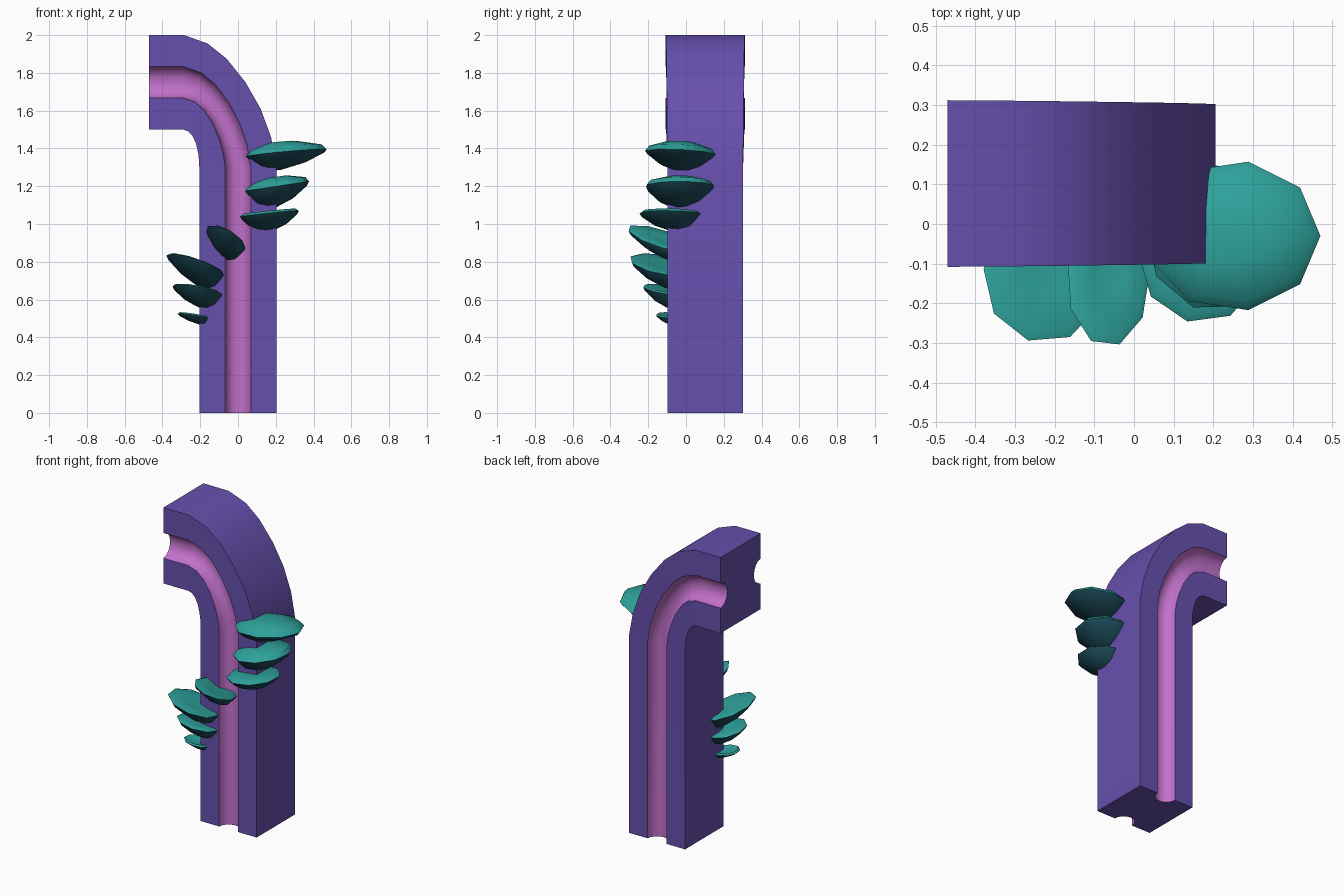
import bpy, bmesh, math

if "Cube" in bpy.data.objects:
    bpy.data.objects.remove(bpy.data.objects["Cube"])


def material(name, rgb):
    m = bpy.data.materials.new(name)
    m.diffuse_color = (*rgb, 1)
    m.use_nodes = True
    m.node_tree.nodes["Principled BSDF"].inputs["Base Color"].default_value = m.diffuse_color
    return m


PURPLE = material("purple_bark", (0.135, 0.08, 0.42))
PINK = material("pink_groove", (0.54, 0.165, 0.60))
TEAL = material("teal_cap", (0.027, 0.36, 0.33))
DARK = material("dark_teal_underside", (0.012, 0.075, 0.11))


def finish(bm, name, mats, angle):
    bmesh.ops.recalc_face_normals(bm, faces=bm.faces)
    me = bpy.data.meshes.new(name)
    bm.to_mesh(me)
    bm.free()
    for m in mats:
        me.materials.append(m)
    ob = bpy.data.objects.new(name, me)
    bpy.context.collection.objects.link(ob)
    bpy.ops.object.select_all(action='DESELECT')
    ob.select_set(True)
    bpy.context.view_layer.objects.active = ob
    bpy.ops.object.shade_smooth_by_angle(angle=math.radians(angle))
    return ob


# Curved stem: stations pair an inner and an outer edge point (x, z)
INNER = [(-.205, 0), (-.205, 1.3), (-.21, 1.37), (-.222, 1.425), (-.24, 1.465),
         (-.262, 1.49), (-.29, 1.5), (-.47, 1.5)]
OUTER = [(.205, 0), (.205, 1.3), (.175, 1.46), (.12, 1.61), (.04, 1.75),
         (-.06, 1.875), (-.16, 1.955), (-.285, 2.0), (-.47, 2.0)]
INNER.insert(2, (-.206, 1.335))

# Cross-section in (across 0..1, depth -1..1, with a round groove front and back)
ARC = 8
front = [(0.5 - math.cos(math.pi * i / ARC) / 6, -1 + 0.34 * math.sin(math.pi * i / ARC))
         for i in range(ARC + 1)]
back = [(u, -v) for u, v in reversed(front)]
section = [(0, -1)] + front + [(1, -1), (1, 1)] + back + [(0, 1)]
groove = set(range(1, ARC + 1)) | set(range(ARC + 4, 2 * ARC + 4))

bm = bmesh.new()
rings = []
for k, (a, b) in enumerate(zip(INNER, OUTER)):
    half = 0.2 + 0.01 * max(0, k - 1) / (len(OUTER) - 2)
    rings.append([bm.verts.new((a[0] + (b[0] - a[0]) * u, 0.102 + half * v,
                                a[1] + (b[1] - a[1]) * u)) for u, v in section])
n = len(section)
for r, s in zip(rings, rings[1:]):
    for i in range(n):
        j = (i + 1) % n
        f = bm.faces.new((r[i], r[j], s[j], s[i]))
        f.material_index = 1 if i in groove else 0
bm.faces.new(rings[0])
bm.faces.new(rings[-1])
finish(bm, "curved_stem", [PURPLE, PINK], 30)


# Shelf fungus: tilted faceted cap with a rounded rim and an underside tapering to the stem
def shelf(name, c, rx, ry, slope, dome, drop, root, turn=0):
    bm = bmesh.new()
    sides = 9

    def ring(scale, dz, pull):
        cx, cy = c[0] + (root[0] - c[0]) * pull, c[1] + (root[1] - c[1]) * pull
        out = []
        for i in range(sides):
            t = turn + 2 * math.pi * i / sides
            x, y = cx + rx * scale * math.cos(t), cy + ry * scale * math.sin(t)
            z = c[2] + slope[0] * (x - c[0]) + slope[1] * (y - c[1]) + dz
            out.append(bm.verts.new((x, y, z)))
        return out

    levels = [ring(.4, dome, .3), ring(.88, dome * .35 + .008, 0), ring(1, 0, 0),
              ring(.93, -drop * .2, 0), ring(.6, -drop * .7, .3), ring(.2, -drop, .6)]
    bm.faces.new(levels[0])
    bm.faces.new(levels[-1]).material_index = 1
    for k, (r, s) in enumerate(zip(levels, levels[1:])):
        for i in range(sides):
            j = (i + 1) % sides
            bm.faces.new((r[i], r[j], s[j], s[i])).material_index = int(k >= 2)
    finish(bm, name, [TEAL, DARK], 40)


RIGHT, MID, LEFT = (.15, -.03), (-.06, -.08), (-.17, -.07)
SHELVES = [
    ((.25, -.03, 1.375), .22, .19, (.09, -.05), .06, .085, RIGHT, 0),
    ((.205, -.035, 1.2), .175, .185, (.15, 0), .05, .11, RIGHT, .2),
    ((.17, -.08, 1.055), .16, .17, (.1, -.02), .015, .09, RIGHT, .3),
    ((-.065, -.14, .925), .105, .17, (-.45, -.3), 0, .09, MID, .1),
    ((-.225, -.13, .785), .155, .17, (-.33, -.18), 0, .10, LEFT, .25),
    ((-.215, -.1, .65), .135, .13, (-.17, -.15), 0, .085, LEFT, .1),
    ((-.237, -.085, .513), .085, .075, (-.15, -.08), 0, .038, LEFT, 0),
]
for i, args in enumerate(SHELVES):
    shelf(f"shelf_fungus_{i + 1}", *args)
